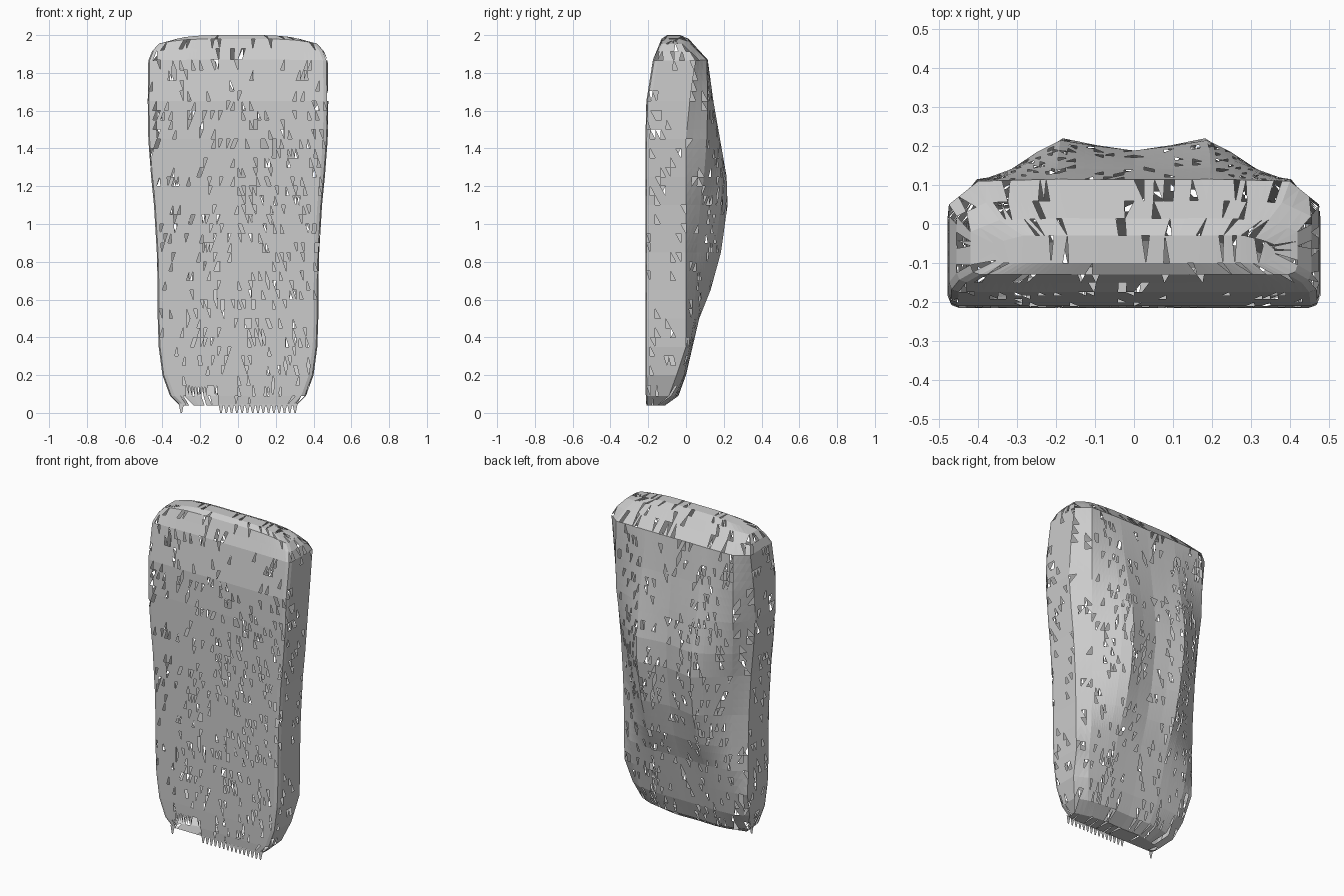
import bpy
import bmesh
import random
from mathutils import Vector

random.seed(4)
cube = bpy.data.objects.get("Cube")
if cube:
    bpy.data.objects.remove(cube, do_unlink=True)

grey = bpy.data.materials.new("plain grey")
grey.use_nodes = True
colour = (0.6, 0.6, 0.6, 1)
grey.diffuse_color = colour
grey.node_tree.nodes["Principled BSDF"].inputs["Base Color"].default_value = colour

# Key sections: height, half width, front, side edge, shoulder, back ridge
KEYS = [Vector(k) for k in (
    (.04, .31, -.21, -.15, -.13, -.11),
    (.09, .36, -.213, -.09, -.06, -.04),
    (.2, .4, -.215, -.05, -.01, 0),
    (.35, .42, -.215, 0, .02, .035),
    (.5, .425, -.215, 0, .045, .07),
    (.65, .425, -.215, 0, .05, .13),
    (.85, .43, -.215, 0, .055, .185),
    (1.1, .445, -.215, 0, .075, .22),
    (1.25, .46, -.215, 0, .095, .215),
    (1.45, .475, -.215, 0, .11, .18),
    (1.65, .478, -.21, .02, .115, .145),
    (1.87, .475, -.175, .05, .11, .115),
    (1.93, .455, -.15, .02, .055, .06),
    (1.98, .42, -.13, -.02, .01, .015),
    (2, .36, -.1, -.05, -.03, -.03),
)]
# Hump across the back: position as part of the half width, share of its height
HUMP = ((.67, .42), (.54, .75), (.41, 1), (.22, .88), (0, .78))


def new_object(name, bm):
    mesh = bpy.data.meshes.new(name)
    bm.to_mesh(mesh)
    bm.free()
    mesh.materials.append(grey)
    obj = bpy.data.objects.new(name, mesh)
    bpy.context.collection.objects.link(obj)
    return obj


def section(key):
    """Closed outline of the body at one height."""
    z, w, front, side, shoulder, ridge = key
    corners = [(0, front, 22), (w - .025, front, 1), (w - .007, front + .007, 1),
               (w, front + .025, 7), (w, side, 3), (w - .075, shoulder, 4)]
    corners += [(w * p, shoulder + (ridge - shoulder) * h, 4) for p, h in HUMP]
    half = []
    for (x, y, n), (u, v, _) in zip(corners, corners[1:]):
        half += [(x + (u - x) * i / n, y + (v - y) * i / n) for i in range(n)]
    half.append(corners[-1][:2])
    ring = half + [(-x, y) for x, y in half[-2:0:-1]]
    arch = .03 * max(0, (z - 1.85) / .15)
    return [(x, y, z - arch * (x / w) ** 4) for x, y in ring]


# Body shell, lofted through the sections
bm = bmesh.new()
rows = []
for a, b in zip(KEYS, KEYS[1:]):
    steps = max(1, round((b[0] - a[0]) / .055))
    rows += [section(a.lerp(b, i / steps)) for i in range(steps)]
rows.append(section(KEYS[-1]))
rings = [[bm.verts.new(p) for p in row] for row in rows]
count = len(rings[0])
for low, high in zip(rings, rings[1:]):
    for i in range(count):
        j = (i + 1) % count
        bm.faces.new((low[i], low[j], high[j], high[i]))
bm.faces.new(rings[0][::-1])
bm.faces.new(rings[-1])
bmesh.ops.recalc_face_normals(bm, faces=bm.faces[:])
bmesh.ops.triangulate(bm, faces=bm.faces[:])

# Notch at the lower front, and the open weave of scattered missing triangles
gaps = []
for face in bm.faces:
    c = face.calc_center_median()
    notch = -.28 < c.x < -.11 and c.y < -.2 and c.z < .12
    if notch or (face.calc_area() < .002 and random.random() < .1):
        gaps.append(face)
bmesh.ops.delete(bm, geom=gaps, context="FACES")
new_object("body_shell", bm)

# Ragged fringe of teeth under the front
bm = bmesh.new()
teeth = [-.3] + [-.09 + .028 * i for i in range(15)]
for x in teeth:
    points = ((x - .014, -.21, .05), (x - .004, -.212, 0),
              (x + .004, -.212, 0), (x + .014, -.21, .05))
    bm.faces.new([bm.verts.new(p) for p in points])
new_object("bottom_fringe", bm)
